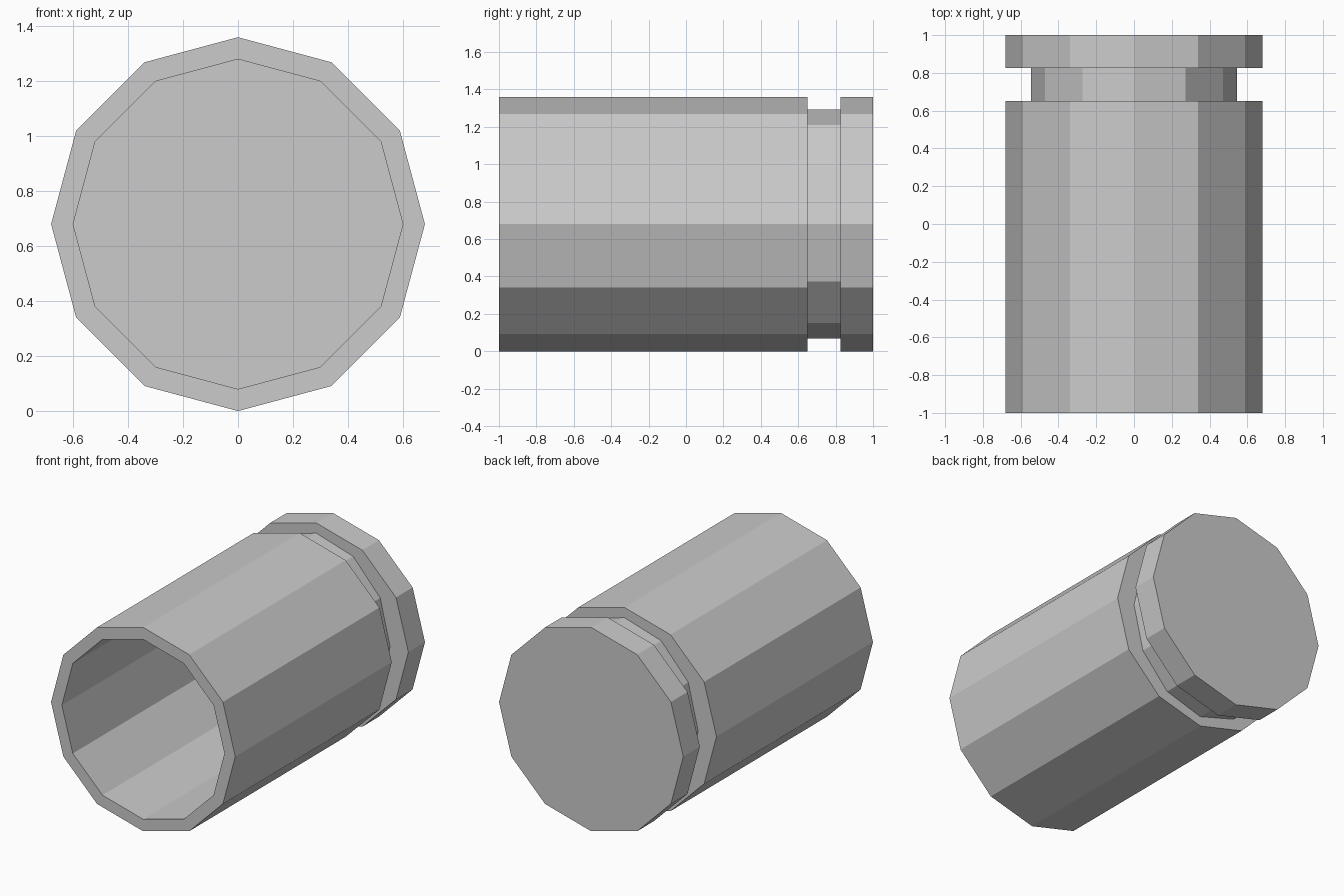
import bpy, bmesh, math

if "Cube" in bpy.data.objects:
    bpy.data.objects.remove(bpy.data.objects["Cube"])

SIDES = 12
CENTRE_Z = 0.68

# Profile from cavity floor, out over the mouth, along the body to the base:
# (y, x radius, z radius)
profile = [
    (0.57, 0.60, 0.60),     # cavity floor
    (-1.0, 0.60, 0.60),     # inner mouth edge
    (-1.0, 0.68, 0.68),     # outer mouth edge
    (0.65, 0.68, 0.68),     # body end
    (0.65, 0.545, 0.612),   # groove, slightly oval
    (0.825, 0.545, 0.612),
    (0.825, 0.68, 0.68),    # rim
    (1.0, 0.68, 0.68),
]

bm = bmesh.new()


def ring(y, rx, rz):
    angles = [2 * math.pi * i / SIDES for i in range(SIDES)]
    return [bm.verts.new((rx * math.cos(a), y, CENTRE_Z + rz * math.sin(a)))
            for a in angles]


# Loft the rings into one closed shell
rings = [ring(*p) for p in profile]
for a, b in zip(rings, rings[1:]):
    for i in range(SIDES):
        j = (i + 1) % SIDES
        bm.faces.new((a[i], a[j], b[j], b[i]))

# Cavity floor and flat base
bm.faces.new(rings[0])
bm.faces.new(rings[-1])
bmesh.ops.recalc_face_normals(bm, faces=bm.faces)

mesh = bpy.data.meshes.new("casing")
bm.to_mesh(mesh)
bm.free()
bpy.context.collection.objects.link(bpy.data.objects.new("casing", mesh))
